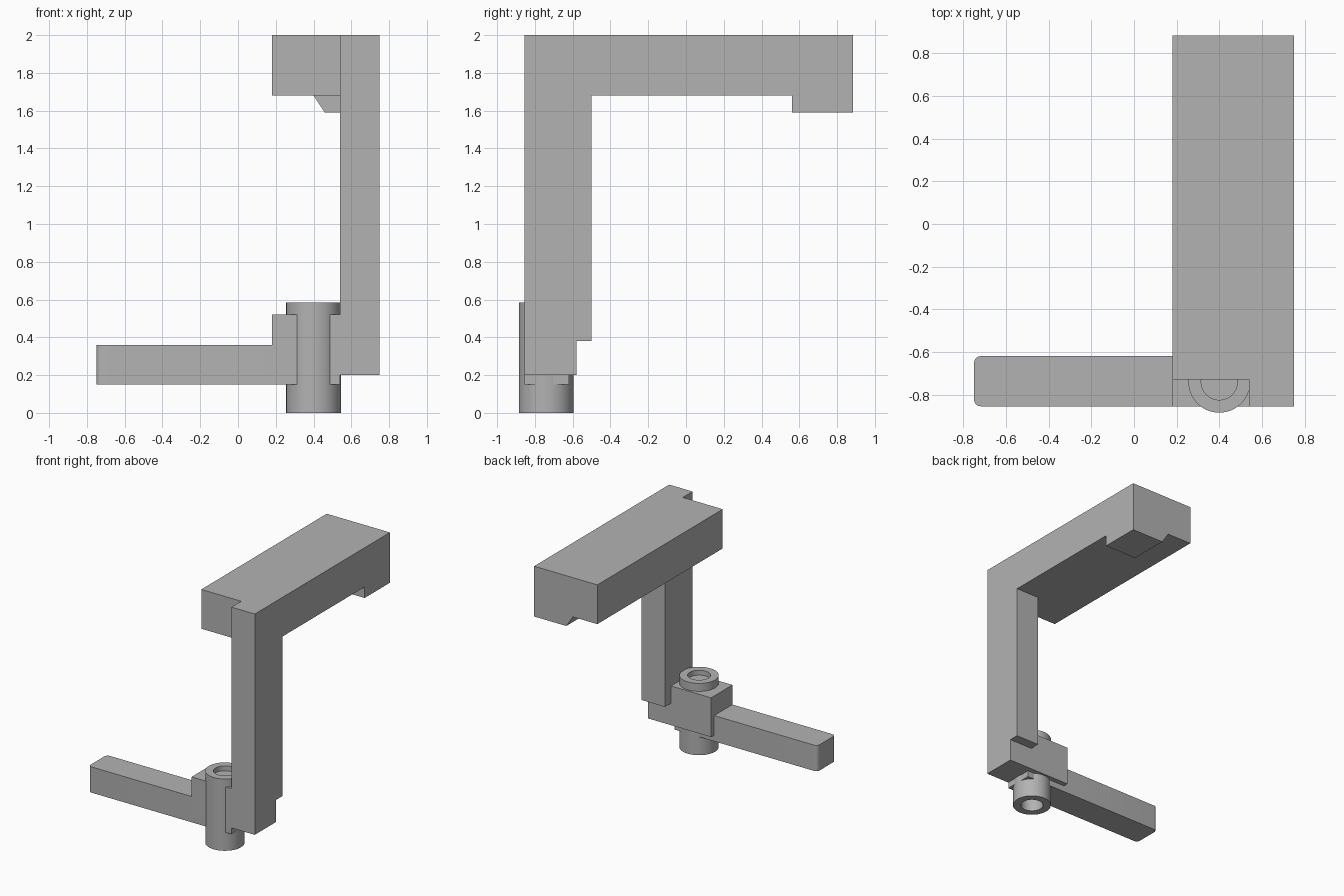
import bpy, bmesh, math
from mathutils import Vector

cube = bpy.data.objects.get("Cube")
if cube:
    bpy.data.objects.remove(cube, do_unlink=True)

grey = bpy.data.materials.new("plain_grey")
grey.use_nodes = True
colour = (0.45, 0.45, 0.45, 1.0)
grey.diffuse_color = colour
grey.node_tree.nodes["Principled BSDF"].inputs["Base Color"].default_value = colour


def finish(name, bm):
    bmesh.ops.recalc_face_normals(bm, faces=bm.faces)
    mesh = bpy.data.meshes.new(name)
    bm.to_mesh(mesh)
    bm.free()
    mesh.materials.append(grey)
    obj = bpy.data.objects.new(name, mesh)
    bpy.context.collection.objects.link(obj)
    return obj


def shade(obj):
    bpy.ops.object.select_all(action="DESELECT")
    obj.select_set(True)
    bpy.context.view_layer.objects.active = obj
    bpy.ops.object.shade_smooth_by_angle(angle=math.radians(35))


def extrude(name, profile, axis, start, end, round_x=None, radius=0.03):
    """Extrude a profile along x or y; optionally round upright edges at one x."""
    bm = bmesh.new()
    verts = [bm.verts.new((start, a, b) if axis == "x" else (a, start, b)) for a, b in profile]
    face = bm.faces.new(verts)
    grown = bmesh.ops.extrude_face_region(bm, geom=[face])["geom"]
    shift = Vector((1, 0, 0) if axis == "x" else (0, 1, 0)) * (end - start)
    bmesh.ops.translate(bm, vec=shift, verts=[g for g in grown if isinstance(g, bmesh.types.BMVert)])
    bmesh.ops.recalc_face_normals(bm, faces=bm.faces)
    if round_x is not None:
        upright = [e for e in bm.edges
                   if all(abs(v.co.x - round_x) < 0.001 for v in e.verts)
                   and abs(e.verts[0].co.y - e.verts[1].co.y) < 0.001]
        bmesh.ops.bevel(bm, geom=upright, offset=radius, segments=6,
                        profile=0.5, affect="EDGES")
    obj = finish(name, bm)
    if round_x is not None:
        shade(obj)
    return obj


def rect(a0, a1, b0, b1):
    return [(a0, b0), (a1, b0), (a1, b1), (a0, b1)]


# Main outlines
FRONT, BACK = -0.855, 0.885
LEFT, RIGHT = 0.75, 0.18
INNER = 0.54

# Upright post and top rail cut from one plate
extrude("side_frame", [
    (FRONT, 0.2), (-0.58, 0.2), (-0.58, 0.38), (-0.5, 0.38), (-0.5, 1.68),
    (0.56, 1.68), (0.56, 1.59), (BACK, 1.59), (BACK, 2.0), (FRONT, 2.0)],
    "x", INNER, LEFT)

# Wide part of the top beam and its sloped rear lug
extrude("top_beam", rect(RIGHT, INNER, 1.68, 2.0), "y", -0.73, BACK)
extrude("rear_lug", [(0.40, 1.68), (0.46, 1.59), (INNER, 1.59), (INNER, 1.68)],
        "y", 0.56, BACK)

# Pivot block and the arm that runs beneath it
extrude("pivot_block", rect(RIGHT, INNER, 0.2, 0.52), "y", FRONT, -0.58)
extrude("lower_arm", [(-0.75, 0.15), (INNER, 0.15), (INNER, 0.2),
                      (RIGHT, 0.2), (RIGHT, 0.36), (-0.75, 0.36)],
        "y", FRONT, -0.62, round_x=-0.75)

# Pivot pin with a recess in each end, turned from a half profile
bm = bmesh.new()
half = [(0, 0.1), (0.085, 0.1), (0.085, 0), (0.145, 0),
        (0.145, 0.585), (0.085, 0.585), (0.085, 0.545), (0, 0.545)]
points = [bm.verts.new((r, 0, z)) for r, z in half]
edges = [bm.edges.new(pair) for pair in zip(points, points[1:])]
bmesh.ops.spin(bm, geom=points + edges, cent=(0, 0, 0), axis=(0, 0, 1),
               angle=math.tau, steps=64, use_merge=True)
bmesh.ops.remove_doubles(bm, verts=bm.verts, dist=0.0001)
bmesh.ops.translate(bm, vec=(0.40, -0.74, 0), verts=bm.verts)
shade(finish("pivot_pin", bm))
